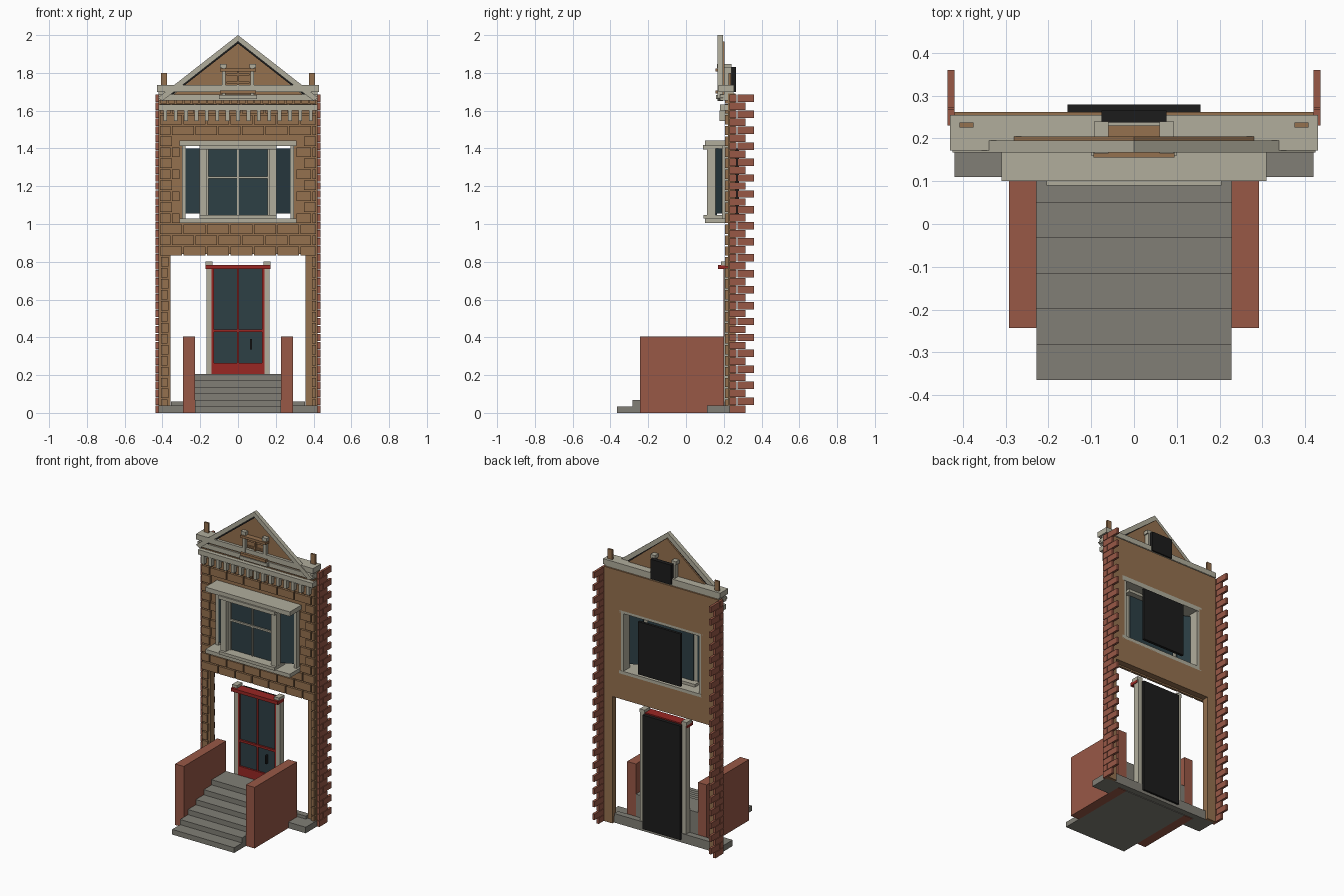
import bpy, bmesh, math


def material(name, rgb):
    m = bpy.data.materials.new(name)
    m.diffuse_color = (*rgb, 1)
    return m


BROWN = material("brown_brick", (0.30, 0.165, 0.078))
RED_BRICK = material("red_brick", (0.315, 0.098, 0.062))
CREAM = material("cream_trim", (0.44, 0.42, 0.335))
STONE = material("grey_stone", (0.22, 0.212, 0.182))
GLASS = material("dark_glass", (0.026, 0.05, 0.06))
RED = material("red_paint", (0.32, 0.02, 0.017))
BLACK = material("black_backing", (0.012, 0.012, 0.012))


def finish(name, bm, mat):
    bmesh.ops.recalc_face_normals(bm, faces=bm.faces)
    me = bpy.data.meshes.new(name)
    bm.to_mesh(me)
    bm.free()
    me.materials.append(mat)
    ob = bpy.data.objects.new(name, me)
    bpy.context.collection.objects.link(ob)
    return ob


def prism(bm, pts, lo, hi, axis="y"):
    """Extrude an outline: (x, z) along y, (y, z) along x, or (x, y) along z."""
    place = {"y": lambda a, b, d: (a, d, b),
             "x": lambda a, b, d: (d, a, b),
             "z": lambda a, b, d: (a, b, d)}[axis]
    rings = [[bm.verts.new(place(a, b, d)) for a, b in pts] for d in (lo, hi)]
    n = len(pts)
    for ring in rings:
        bm.faces.new(ring)
    for i in range(n):
        j = (i + 1) % n
        bm.faces.new((rings[0][i], rings[0][j], rings[1][j], rings[1][i]))


def boxes(name, mat, *items, mirror=False):
    """One object from boxes given as (x0, x1, y0, y1, z0, z1)."""
    bm = bmesh.new()
    for x0, x1, y0, y1, z0, z1 in items:
        spans = [(x0, x1), (-x1, -x0)] if mirror else [(x0, x1)]
        for a, b in spans:
            prism(bm, [(a, z0), (b, z0), (b, z1), (a, z1)], y0, y1)
    return finish(name, bm, mat)


def shape(name, mat, pts, lo, hi, axis="y", mirror=False):
    bm = bmesh.new()
    prism(bm, pts, lo, hi, axis)
    if mirror:
        prism(bm, [(-a, b) for a, b in pts], lo, hi, axis)
    return finish(name, bm, mat)


# Front steps and brick side walls
RISE, FRONT, TREAD, COUNT = 0.0342, -0.365, 0.083, 6
profile = [(0.20, 0), (FRONT, 0)]
for i in range(COUNT):
    y = FRONT + i * TREAD
    profile += [(y, RISE * (i + 1)), (y + TREAD, RISE * (i + 1))]
profile[-1] = (0.20, RISE * COUNT)
shape("front_steps", STONE, profile, -0.228, 0.228, "x")
boxes("step_side_wall", RED_BRICK, (0.228, 0.292, -0.243, 0.20, 0, 0.405), mirror=True)

# Stone footing
boxes("footing", STONE, (0.292, 0.42, 0.11, 0.245, 0, 0.04), mirror=True)
boxes("threshold", STONE, (-0.355, 0.355, 0.205, 0.245, 0, 0.06))

# Wall panel, built around the door and window openings
W0, W1 = 0.222, 0.262
boxes("wall_panel", BROWN,
      (-0.42, -0.357, W0, W1, 0, 0.842), (0.357, 0.42, W0, W1, 0, 0.842),
      (-0.42, 0.42, W0, W1, 0.842, 1.01),
      (-0.42, -0.295, W0, W1, 1.01, 1.43), (0.295, 0.42, W0, W1, 1.01, 1.43),
      (-0.42, 0.42, W0, W1, 1.43, 1.69))

# Raised face bricks in running bond
bricks = []
COURSE, LENGTH, GAP = 0.058, 0.124, 0.008
for row in range(28):
    z0 = 0.02 + row * COURSE
    z1 = z0 + COURSE - GAP
    if z1 < 0.85:                                   # door columns
        inner = 0.368 if row % 2 else 0.374
        bricks.append((-0.408, -inner, 0.207, W0, z0, z1))
        bricks.append((0.392, 0.412, 0.207, W0, z0, z1))
        continue
    x = -0.412 - (LENGTH / 2 if row % 2 else 0)
    while x < 0.41:
        a, b = max(x, -0.412), min(x + LENGTH - GAP, 0.412)
        if z1 > 1.0 and z0 < 1.445:                 # stop beside the window
            edge = 0.31 if row % 2 else 0.35
            if a < 0:
                b = min(b, -edge)
            else:
                a = max(a, edge)
        if b - a > 0.012:
            bricks.append((a, b, 0.207, W0, z0, z1))
        x += LENGTH
boxes("face_bricks", BROWN, *bricks)

# Toothed red bricks down both sides
teeth = []
for row in range(40):
    z0 = row * 0.0422
    z1 = z0 + 0.039
    ends = [(0.23, 0.268), (0.272, 0.36)] if row % 2 else [(0.23, 0.315)]
    teeth += [(0.42, 0.436, a, b, z0, z1) for a, b in ends]
boxes("side_bricks", RED_BRICK, *teeth, mirror=True)

# Cornice, dentils and gutter
boxes("dentils", CREAM, *[(x - 0.01, x + 0.01, 0.178, W0, 1.545, 1.602)
                          for x in [-0.385 + i * 0.055 for i in range(15)]])
boxes("lower_cornice", CREAM, (-0.42, 0.42, 0.18, W0, 1.60, 1.632))
boxes("middle_bricks", BROWN, *[(-0.41 + i * 0.0415, -0.375 + i * 0.0415, 0.207, W0, 1.638, 1.655)
                                for i in range(20)])
boxes("gutter_board", CREAM, (-0.422, 0.422, 0.18, W0, 1.655, 1.686))
boxes("upper_cornice", CREAM, (-0.43, 0.43, 0.172, 0.255, 1.70, 1.735),
      (-0.42, 0.42, 0.20, 0.252, 1.686, 1.70))
boxes("roof_post", BROWN, (0.375, 0.408, 0.226, 0.238, 1.735, 1.80), mirror=True)

# Gable panel and sloping boards
shape("gable_panel", BROWN, [(-0.36, 1.67), (0.36, 1.67), (0, 1.965)], 0.19, 0.205)
shape("gable_board", CREAM, [(0, 2.0), (0.425, 1.668), (0.40, 1.652), (0, 1.966)],
      0.167, 0.195, mirror=True)
shape("gable_inner_board", BLACK, [(0, 1.966), (0.40, 1.652), (0.388, 1.652), (0, 1.955)],
      0.18, 0.195, mirror=True)

# Small gable window
boxes("gable_window_post", CREAM, (0.066, 0.086, 0.17, 0.24, 1.665, 1.835),
      (0.06, 0.094, 0.165, 0.24, 1.825, 1.848), mirror=True)
boxes("gable_window_rails", BROWN, (-0.095, 0.095, 0.155, 0.19, 1.69, 1.708),
      (-0.095, 0.095, 0.155, 0.19, 1.808, 1.824))
boxes("gable_window_bars", BROWN, (-0.06, 0.06, 0.178, 0.23, 1.785, 1.797),
      (-0.06, 0.06, 0.178, 0.23, 1.745, 1.755), (-0.006, 0.006, 0.176, 0.19, 1.708, 1.808))
boxes("gable_window_sill", CREAM, (-0.1, 0.1, 0.16, 0.19, 1.662, 1.684))
boxes("gable_window_backing", BLACK, (-0.076, 0.076, 0.238, 0.265, 1.70, 1.83))

# Bay window: head, sill, posts, glass
boxes("window_head", CREAM, (-0.31, 0.31, 0.10, 0.262, 1.413, 1.443),
      (-0.205, 0.205, 0.09, 0.20, 1.395, 1.418))
boxes("window_sill", CREAM, (-0.31, 0.31, 0.10, 0.262, 1.005, 1.03),
      (-0.205, 0.205, 0.092, 0.20, 1.028, 1.048))
boxes("window_post", CREAM, (0.166, 0.204, 0.11, 0.155, 1.045, 1.40), mirror=True)
boxes("window_jamb", CREAM, (0.277, 0.297, 0.19, 0.26, 1.03, 1.413), mirror=True)
boxes("window_glass", GLASS, (-0.168, 0.168, 0.155, 0.163, 1.045, 1.40))
shape("window_side_glass", GLASS, [(0.20, 0.155), (0.28, 0.192), (0.28, 0.20), (0.20, 0.163)],
      1.055, 1.40, "z", mirror=True)
boxes("window_bars", CREAM, (-0.166, 0.166, 0.145, 0.156, 1.24, 1.252),
      (-0.004, 0.004, 0.148, 0.156, 1.045, 1.40))
boxes("window_inner_stile", CREAM, (0.155, 0.168, 0.145, 0.156, 1.045, 1.40), mirror=True)
boxes("window_backing", BLACK, (-0.155, 0.155, 0.262, 0.28, 1.05, 1.40))

# Door: frame, lintel, leaf, glass
boxes("door_jamb", CREAM, (0.14, 0.168, 0.20, 0.24, 0.02, 0.785),
      (0.136, 0.172, 0.185, 0.24, 0.78, 0.802), mirror=True)
boxes("door_lintel", RED, (-0.172, 0.172, 0.17, 0.235, 0.762, 0.784))
boxes("door_stile", RED, (0.128, 0.14, 0.198, 0.225, 0.2, 0.765), mirror=True)
boxes("door_rails", RED, (-0.13, 0.13, 0.198, 0.225, 0.2, 0.265),
      (-0.13, 0.13, 0.198, 0.225, 0.427, 0.441), (-0.005, 0.005, 0.2, 0.225, 0.265, 0.765))
boxes("door_glass", GLASS, (-0.13, 0.13, 0.21, 0.22, 0.26, 0.765))
boxes("door_handle", BLACK, (0.064, 0.074, 0.19, 0.21, 0.335, 0.39))
boxes("door_backing", BLACK, (-0.138, 0.138, 0.226, 0.258, 0.02, 0.776))
